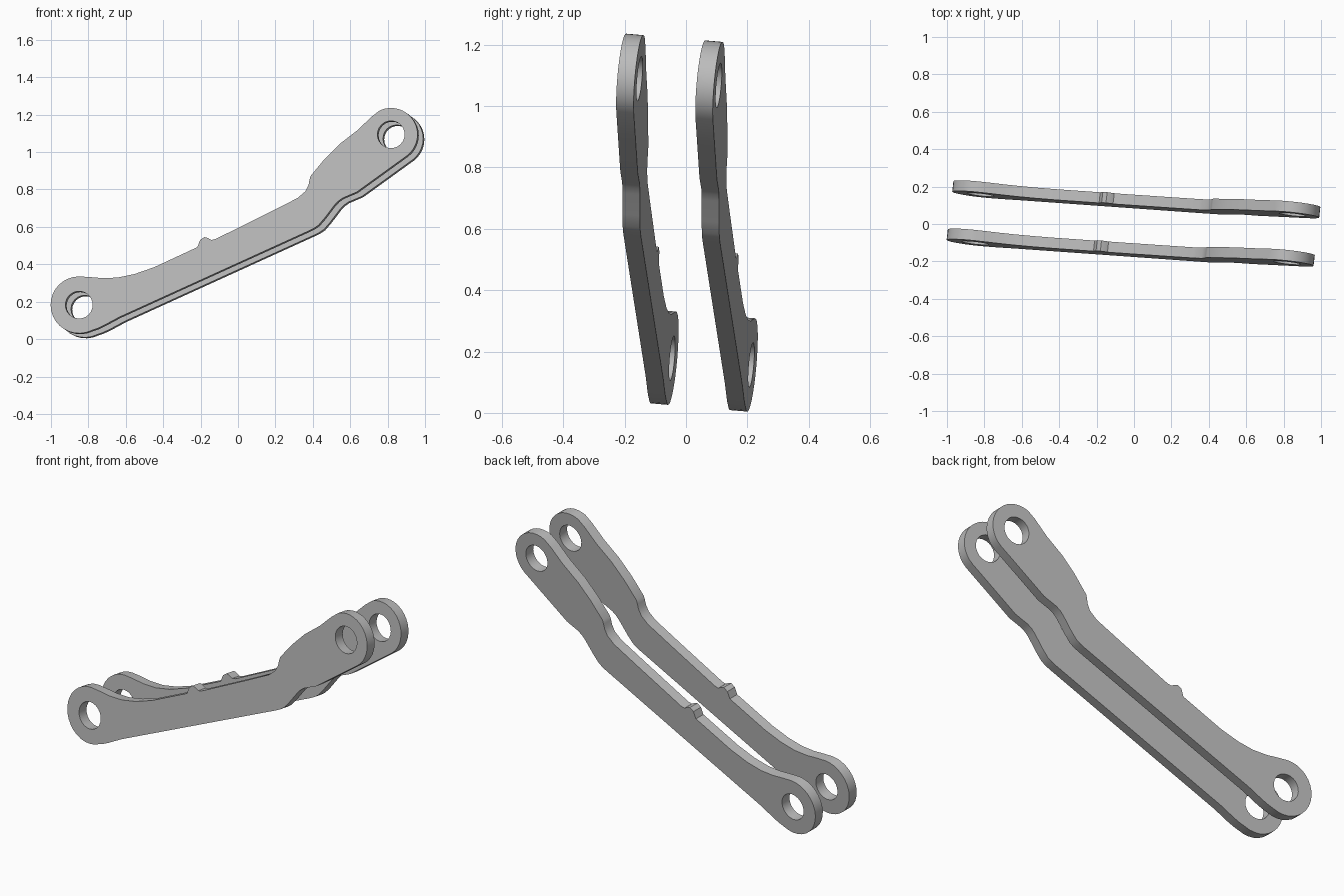
import bpy, bmesh
from math import cos, sin, radians
from mathutils import Vector

cube = bpy.data.objects.get("Cube")
if cube:
    bpy.data.objects.remove(cube)

steel = bpy.data.materials.new("plain_grey")
steel.use_nodes = True
grey = (0.5, 0.5, 0.5, 1)
steel.diffuse_color = grey
steel.node_tree.nodes["Principled BSDF"].inputs["Base Color"].default_value = grey

LOW_EYE, HIGH_EYE = (-0.85, 0.183), (0.818, 1.094)
HOLE = 0.073
SPACING = Vector((0.03, 0.258, -0.022))   # from one plate to the other
THICKNESS = SPACING * 0.22


def arc(centre, radius, start, end, steps):
    angles = [radians(start + (end - start) * i / steps) for i in range(steps + 1)]
    return [(centre[0] + radius * cos(a), centre[1] + radius * sin(a)) for a in angles]


# Arm outline, anticlockwise from the top of the low eye
lower_edge = [(-0.75, 0.058), (-0.714, 0.075), (-0.634, 0.118), (0.377, 0.578),
              (0.405, 0.592), (0.43, 0.609), (0.463, 0.647), (0.516, 0.717),
              (0.535, 0.737), (0.559, 0.754), (0.634, 0.786)]
upper_edge = [(0.715, 1.19), (0.64, 1.118), (0.543, 1.043), (0.463, 0.963),
              (0.388, 0.872), (0.382, 0.85), (0.377, 0.824), (0.36, 0.79),
              (0.318, 0.754), (0.17, 0.679), (-0.12, 0.535), (-0.142, 0.53),
              (-0.16, 0.54), (-0.18, 0.546), (-0.203, 0.53), (-0.217, 0.492),
              (-0.447, 0.385), (-0.553, 0.348), (-0.644, 0.329), (-0.725, 0.326),
              (-0.794, 0.332)]
outline = (arc(LOW_EYE, 0.152, 90, 295, 18) + lower_edge
           + arc(HIGH_EYE, 0.142, -52, 115, 16) + upper_edge)
holes = [arc(c, HOLE, 0, 345, 23) for c in (LOW_EYE, HIGH_EYE)]


def on_plane(x, z):
    # the plates lean slightly, square to the spacing direction
    return Vector((x, -0.211 - 0.11 * x + 0.085 * z, z))


def arm_plate(name, offset):
    bm = bmesh.new()
    edges = []
    for loop in [outline] + holes:
        verts = [bm.verts.new(on_plane(x, z) + offset) for x, z in loop]
        edges += [bm.edges.new((v, verts[i - 1])) for i, v in enumerate(verts)]
    bmesh.ops.triangle_fill(bm, edges=edges, use_beauty=True,
                            normal=-SPACING.normalized())
    # thicken the flat face into a plate
    result = bmesh.ops.extrude_face_region(bm, geom=bm.faces[:], use_keep_orig=True)
    back = [g for g in result["geom"] if isinstance(g, bmesh.types.BMVert)]
    bmesh.ops.translate(bm, verts=back, vec=THICKNESS)
    bmesh.ops.recalc_face_normals(bm, faces=bm.faces[:])
    mesh = bpy.data.meshes.new(name)
    bm.to_mesh(mesh)
    bm.free()
    mesh.materials.append(steel)
    obj = bpy.data.objects.new(name, mesh)
    bpy.context.collection.objects.link(obj)
    bpy.ops.object.select_all(action="DESELECT")
    obj.select_set(True)
    bpy.context.view_layer.objects.active = obj
    bpy.ops.object.shade_smooth_by_angle(angle=radians(35))


arm_plate("front_arm_plate", Vector())
arm_plate("back_arm_plate", SPACING)
